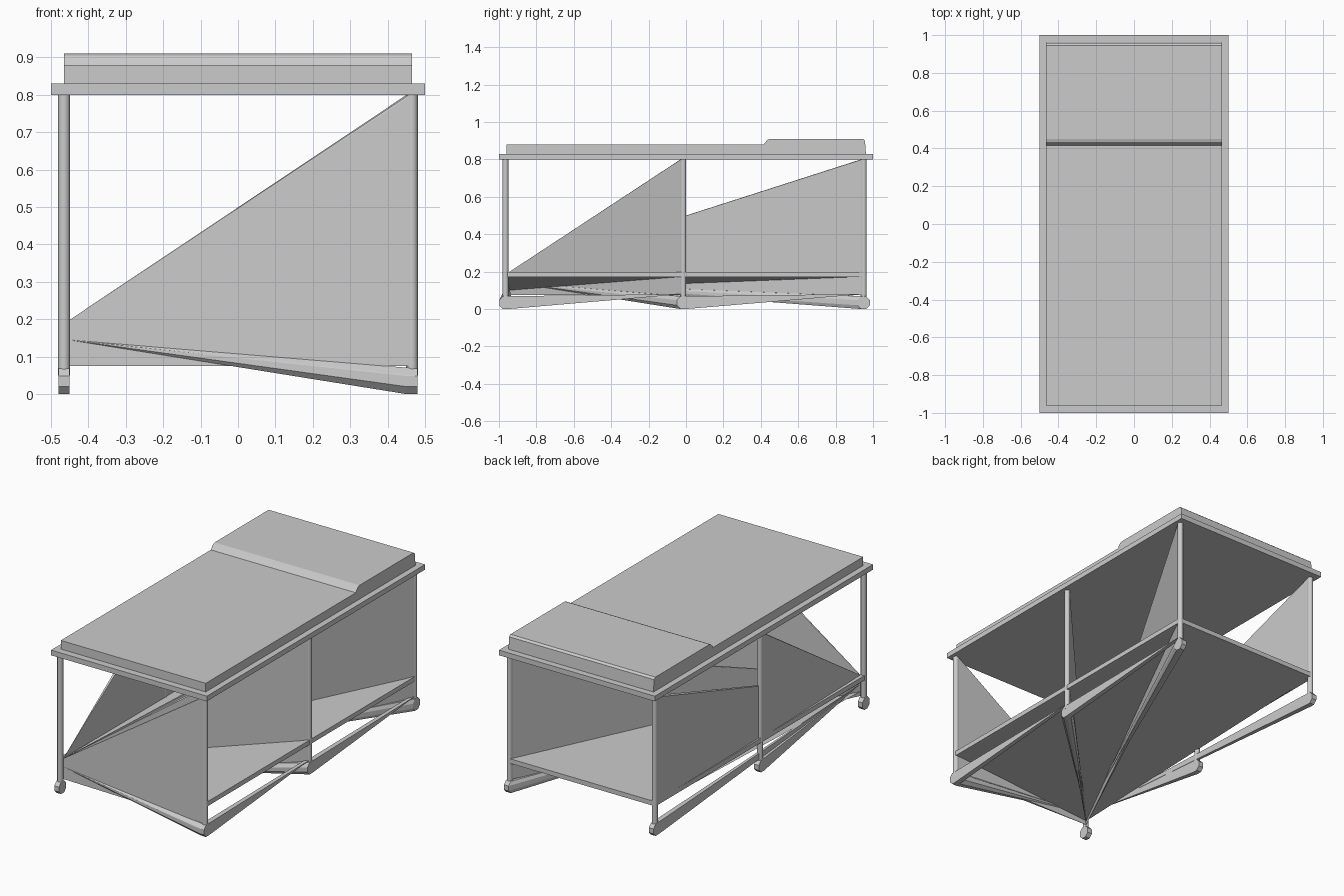
import bpy, bmesh, math
from mathutils import Vector

if "Cube" in bpy.data.objects:
    bpy.data.objects.remove(bpy.data.objects["Cube"])

LX = 0.465                       # leg centre lines
ROWS = {"front": -0.965, "middle": -0.015, "back": 0.95}
APEX = Vector((-0.455, -0.95, 0))  # front left corner where all webs gather


def finish(name, bm):
    bmesh.ops.recalc_face_normals(bm, faces=bm.faces)
    me = bpy.data.meshes.new(name)
    bm.to_mesh(me)
    bm.free()
    ob = bpy.data.objects.new(name, me)
    bpy.context.collection.objects.link(ob)
    return ob


def hull(name, pts):
    bm = bmesh.new()
    for p in pts:
        bm.verts.new(p)
    res = bmesh.ops.convex_hull(bm, input=bm.verts)
    junk = {g for g in res["geom_interior"] + res["geom_unused"]
            if isinstance(g, bmesh.types.BMVert)}
    bmesh.ops.delete(bm, geom=list(junk), context='VERTS')
    return finish(name, bm)


def box_pts(x0, x1, y0, y1, z0, z1):
    return [(x, y, z) for x in (x0, x1) for y in (y0, y1) for z in (z0, z1)]


def box(name, *d):
    return hull(name, box_pts(*d))


def sheet(name, pts):
    bm = bmesh.new()
    bm.faces.new([bm.verts.new(p) for p in pts])
    return finish(name, bm)


def tube_pts(x, y, z0, z1, r=0.016, n=12):
    return [(x + r * math.cos(2 * math.pi * i / n),
             y + r * math.sin(2 * math.pi * i / n), z)
            for i in range(n) for z in (z0, z1)]


def wheel_pts(x, y, r=0.036, n=8):
    return [(x + s, y + r * math.cos(2 * math.pi * (i + .5) / n),
             0.034 + 0.037 * math.sin(2 * math.pi * (i + .5) / n))
            for i in range(n) for s in (-0.015, 0.015)]


def apex(z):
    return (APEX.x, APEX.y, z)


# table board
box("table_board", -0.5, 0.5, -1, 1, 0.8, 0.83)

# cushion with raised head rest, extruded side profile
profile = [(-0.96, 0.83), (-0.96, 0.88), (0.415, 0.88), (0.435, 0.905),
           (0.45, 0.91), (0.945, 0.91), (0.957, 0.9), (0.962, 0.83)]
bm = bmesh.new()
face = bm.faces.new([bm.verts.new((-0.465, y, z)) for y, z in profile])
ext = bmesh.ops.extrude_face_region(bm, geom=[face])
bmesh.ops.translate(bm, vec=(0.93, 0, 0),
                    verts=[v for v in ext["geom"] if isinstance(v, bmesh.types.BMVert)])
if face not in bm.faces[:]:
    pass
elif not face.is_valid:
    bm.faces.new([v for v in face.verts])
finish("cushion", bm)

# legs, wheels and the webs running to the front left corner
for row, y in ROWS.items():
    for side, x in (("left", -LX), ("right", LX)):
        tag = f"{row}_{side}"
        leg = hull(tag + "_leg", tube_pts(x, y, 0.05, 0.8))
        for p in leg.data.polygons:
            p.use_smooth = abs(p.normal.z) < 0.5
        hull(tag + "_wheel", wheel_pts(x, y))
        if tag == "front_left":
            continue
        low = 0.19 if side == "left" else 0.075
        hull(tag + "_web", tube_pts(x, y, low, 0.8, 0.014)
             + [apex(0.075 if side == "right" else 0.15), apex(0.195)])
        hull(tag + "_wheel_web", wheel_pts(x, y) + [apex(0.145)])

# wheel fairings along the right side
for a, b in (("front", "middle"), ("middle", "back")):
    hull(f"{a}_wheel_fairing", wheel_pts(LX, ROWS[a])
         + [(LX - 0.01, ROWS[b], 0.08), (LX + 0.01, ROWS[b], 0.08)])

# lower rails
for side, x in (("left", -LX), ("right", LX)):
    box(side + "_rail", x - 0.012, x + 0.012, -0.965, 0.95, 0.17, 0.197)
box("back_rail", -LX, LX, 0.938, 0.962, 0.17, 0.197)

# shelf sheets, flat above and sagging to the front left corner below
for name, z, az in (("upper_shelf", 0.196, 0.196), ("lower_shelf", 0.172, 0.1)):
    rim = [(LX, ROWS["front"], z), (LX, ROWS["middle"], z),
           (LX, ROWS["back"], z), (-LX, ROWS["back"], z)]
    for i in range(3):
        sheet(f"{name}_{i + 1}", [apex(az), rim[i], rim[i + 1]])
